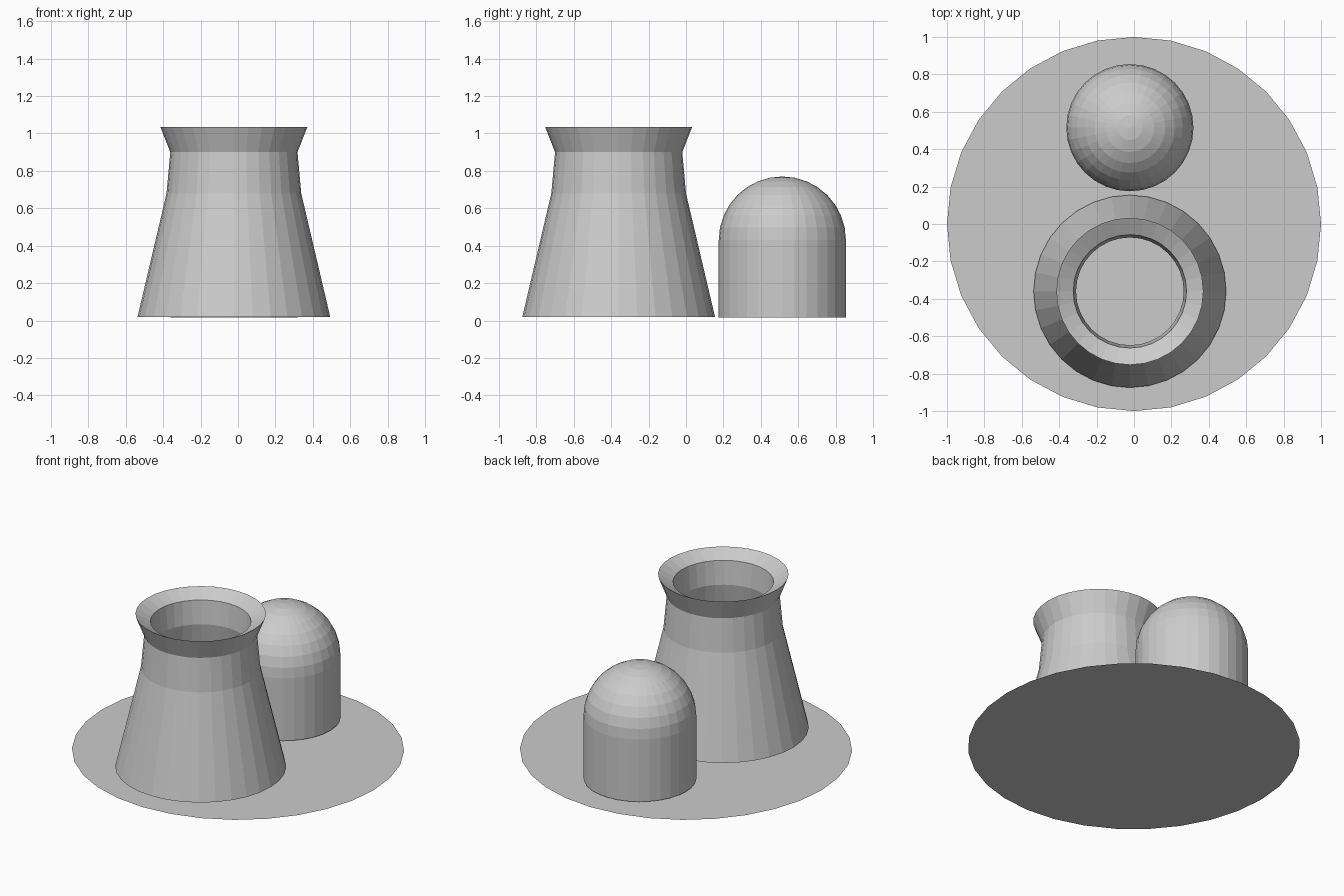
import bpy, bmesh
from math import sin, cos, pi

if "Cube" in bpy.data.objects:
    bpy.data.objects.remove(bpy.data.objects["Cube"])

SIDES = 32


def lathe(name, profile, center, closed=False):
    """Revolve (radius, z) points around a vertical axis, flat shaded."""
    bm = bmesh.new()
    rings = []
    for r, z in profile:
        count = 1 if r == 0 else SIDES
        rings.append([bm.verts.new((r * cos(2 * pi * i / SIDES), r * sin(2 * pi * i / SIDES), z))
                      for i in range(count)])
    pairs = list(zip(rings, rings[1:]))
    if closed:
        pairs.append((rings[-1], rings[0]))
    for a, b in pairs:
        for i in range(SIDES):
            j = (i + 1) % SIDES
            if len(a) == 1:
                bm.faces.new((a[0], b[j], b[i]))
            elif len(b) == 1:
                bm.faces.new((a[i], a[j], b[0]))
            else:
                bm.faces.new((a[i], a[j], b[j], b[i]))
    bmesh.ops.recalc_face_normals(bm, faces=bm.faces)
    mesh = bpy.data.meshes.new(name)
    bm.to_mesh(mesh)
    bm.free()
    obj = bpy.data.objects.new(name, mesh)
    obj.location = (*center, 0)
    bpy.context.collection.objects.link(obj)
    return obj


# Flat round ground plate
bpy.ops.mesh.primitive_circle_add(vertices=SIDES, radius=1, fill_type='NGON')
bpy.context.object.name = "ground_plate"

# Hollow cooling tower: outer wall up to the flared lip, then down the inner wall
lathe("cooling_tower",
      [(0.515, 0.02), (0.36, 0.68), (0.34, 0.90), (0.393, 1.035),
       (0.303, 0.985), (0.288, 0.83), (0.445, 0.02)],
      (-0.022, -0.36), closed=True)

# Domed reactor building: cylinder topped with a hemisphere
R, SPRING = 0.34, 0.43
dome = [(R * cos(k * pi / 16), SPRING + R * sin(k * pi / 16)) for k in range(8)]
lathe("domed_building", [(0, 0.015), (R, 0.015)] + dome + [(0, SPRING + R)], (-0.022, 0.515))
